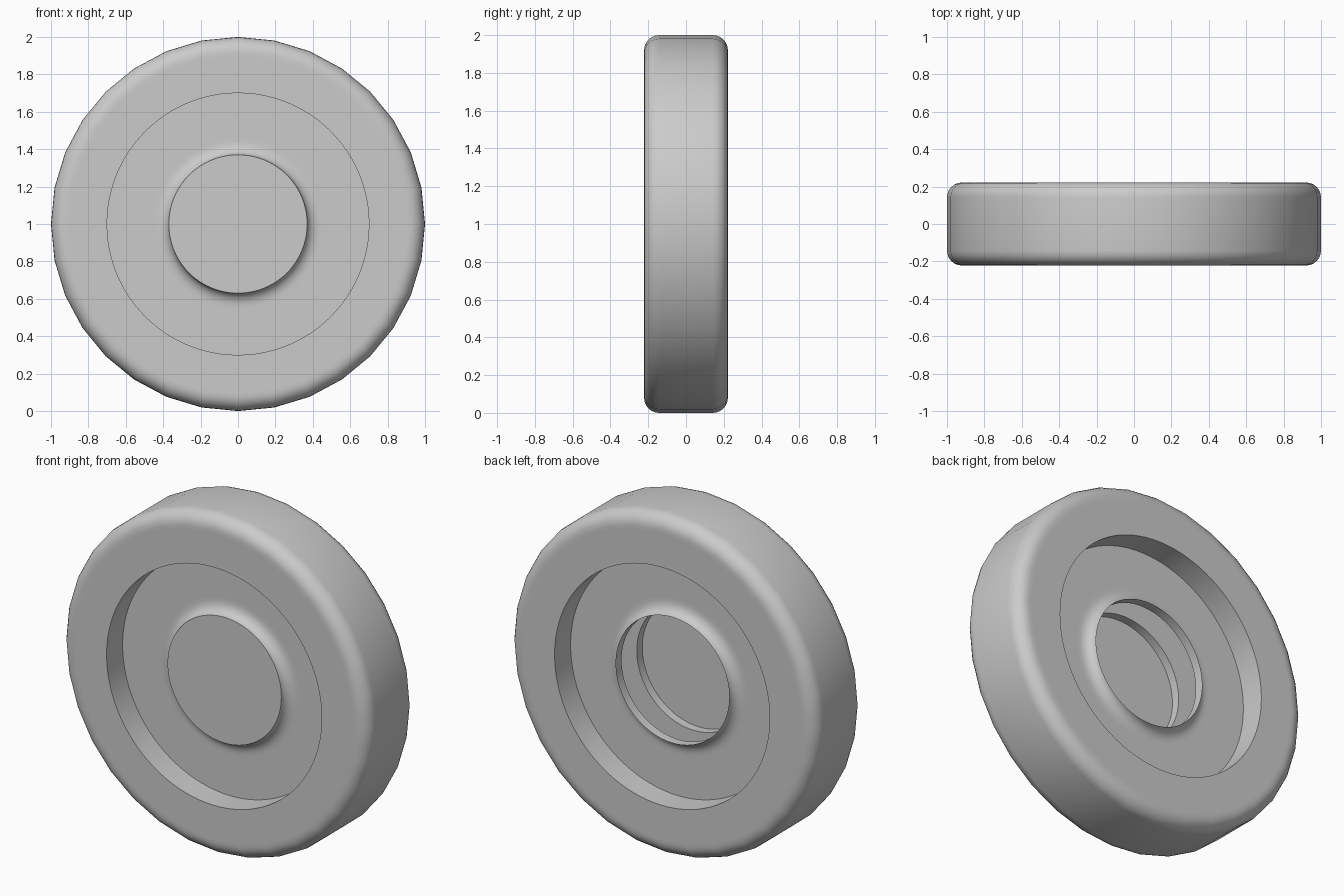
import bpy, bmesh, math

if "Cube" in bpy.data.objects:
    bpy.data.objects.remove(bpy.data.objects["Cube"], do_unlink=True)

OUTER_SIDES, INNER_SIDES = 32, 96
RADIUS, HALF_WIDTH, ROUND = 1.0, 0.222, 0.08
RECESS, FLOOR = 0.70, 0.073
HUB, HUB_FACE, FLARE = 0.37, 0.126, 0.07

grey = bpy.data.materials.new("plain_grey")
grey.use_nodes = True
colour = (0.6, 0.6, 0.6, 1)
grey.diffuse_color = colour
grey.node_tree.nodes["Principled BSDF"].inputs["Base Color"].default_value = colour


def arc(cr, cy, ar, ay, start, end, steps=6):
    """Quarter ellipse points as (radius, y)."""
    angles = [math.radians(start + (end - start) * i / steps) for i in range(steps + 1)]
    return [(cr + ar * math.cos(a), cy + ay * math.sin(a)) for a in angles]


def half(side):
    """Hub lip to tread on one side; side is -1 for front, 1 for back."""
    flare = arc(HUB + FLARE, HUB_FACE, FLARE, HUB_FACE - FLOOR, 180, 270)
    inner = flare + [(HUB + FLARE + 0.02, FLOOR), (RECESS, FLOOR), (RECESS, HALF_WIDTH)]
    edge = RADIUS - ROUND
    outer = [(edge - 0.02, HALF_WIDTH)] + arc(edge, HALF_WIDTH - ROUND, ROUND, ROUND, 90, 0)
    return ([(r, side * y, INNER_SIDES) for r, y in inner]
            + [(r, side * y, OUTER_SIDES) for r, y in outer])


def lathe(name, profile, closed):
    """Spin (radius, y, sides) rings round the y axis; join the ends or cap them."""
    bm = bmesh.new()
    rings = [[bm.verts.new((r * math.sin(math.tau * k / n), y,
                            1 + r * math.cos(math.tau * k / n))) for k in range(n)]
             for r, y, n in profile]
    pairs = list(zip(rings, rings[1:]))
    if closed:
        pairs.append((rings[-1], rings[0]))
    else:
        bm.faces.new(rings[0])
        bm.faces.new(rings[-1])
    for pair in pairs:
        a, b = sorted(pair, key=len)
        step = len(b) // len(a)
        for k in range(len(a)):
            strip = [b[(k * step + j) % len(b)] for j in range(step, -1, -1)]
            bm.faces.new([a[k], a[(k + 1) % len(a)]] + strip)
    bmesh.ops.recalc_face_normals(bm, faces=bm.faces)
    mesh = bpy.data.meshes.new(name)
    bm.to_mesh(mesh)
    bm.free()
    mesh.materials.append(grey)
    ob = bpy.data.objects.new(name, mesh)
    bpy.context.collection.objects.link(ob)
    bpy.ops.object.select_all(action="DESELECT")
    ob.select_set(True)
    bpy.context.view_layer.objects.active = ob
    bpy.ops.object.shade_smooth_by_angle(angle=math.radians(35))


# Wheel body, open at the hub and joined to the hollow inside
inside = FLOOR - 0.002
cavity = [(r, y, INNER_SIDES) for r, y in (
    (HUB, inside), (RECESS - 0.02, inside), (RECESS - 0.02, -inside), (HUB, -inside))]
lathe("wheel_body", half(-1) + half(1)[::-1] + cavity, closed=True)

# Thin disc closing the front of the hub
lathe("hub_cap", [(HUB, y, INNER_SIDES) for y in (-HUB_FACE, 0.004 - HUB_FACE)], closed=False)
